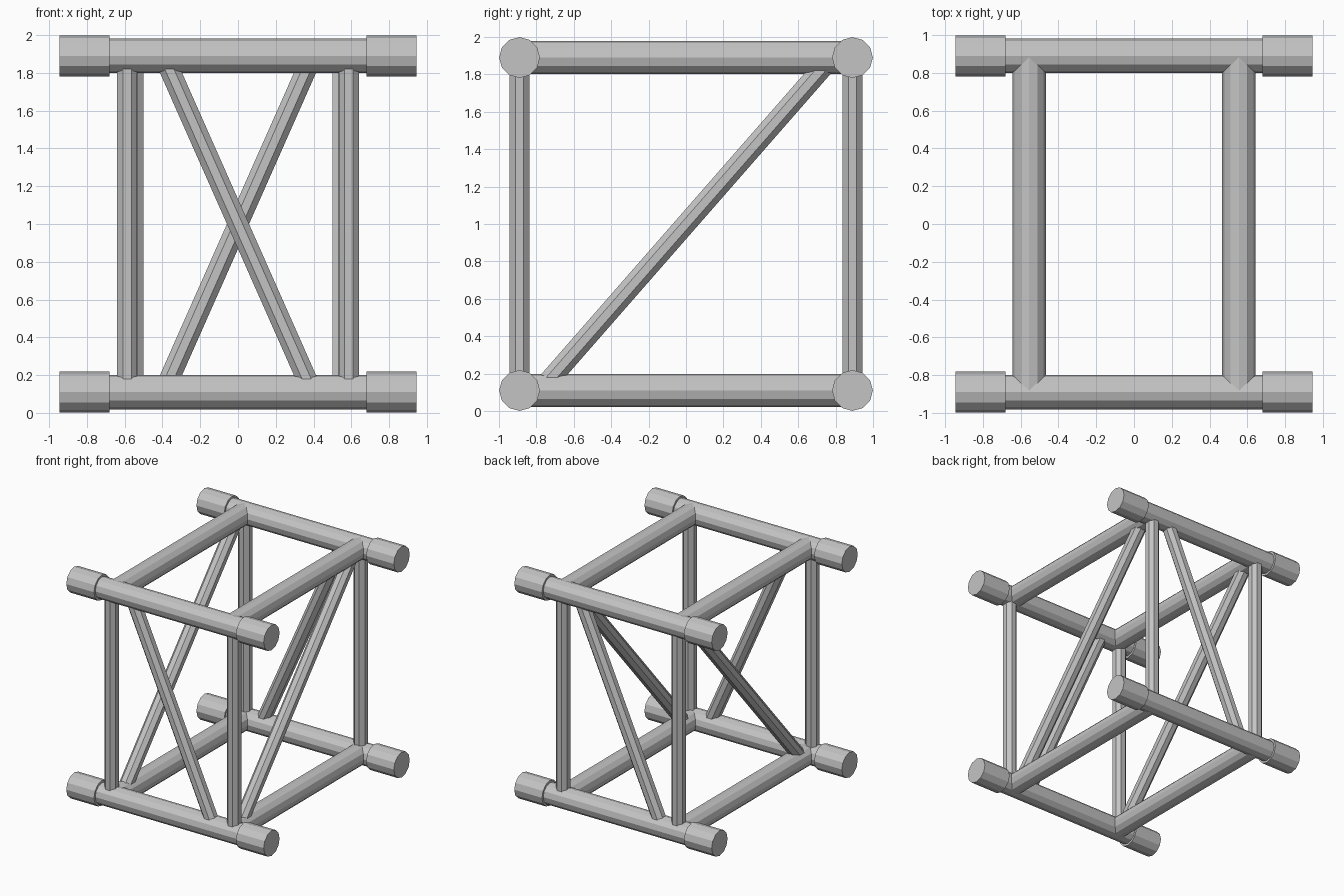
import bpy
import math
from mathutils import Vector, Matrix

cube = bpy.data.objects.get("Cube")
if cube:
    bpy.data.objects.remove(cube, do_unlink=True)

# Single metal colour
metal = bpy.data.materials.new("grey_metal")
metal.use_nodes = True
GREY = (0.55, 0.55, 0.55, 1)
metal.diffuse_color = GREY
metal.node_tree.nodes["Principled BSDF"].inputs["Base Color"].default_value = GREY

AXIS = 0.89      # chord offset from the centre in y and z
MID = 1.0        # height of the centre
CHORD_R = 0.091
SLEEVE_R = 0.109
BEAM_R = 0.089
THIN_R = 0.058
SIDE_X = 0.555


def tube(name, start, end, radius, sides, turn=0.0):
    """Faceted closed tube between two points, turned about its own axis."""
    a, b = Vector(start), Vector(end)
    d = b - a
    bpy.ops.mesh.primitive_cylinder_add(vertices=sides, radius=radius, depth=d.length)
    ob = bpy.context.object
    ob.name = name
    ob.data.materials.append(metal)
    rot = d.to_track_quat('Z', 'Y').to_matrix().to_4x4()
    ob.matrix_world = Matrix.Translation((a + b) / 2) @ rot @ Matrix.Rotation(turn, 4, 'Z')
    return ob


FLAT = math.pi / 8   # turns an eight-sided tube flat side outwards

for level, z in (("lower", MID - AXIS), ("upper", MID + AXIS)):
    # Main chords with a coupling sleeve at each end
    for face, y in (("front", -AXIS), ("back", AXIS)):
        tube(f"{level}_{face}_chord", (-0.7, y, z), (0.7, y, z), CHORD_R, 12)
        for side, s in (("right", -1), ("left", 1)):
            tube(f"{level}_{face}_{side}_sleeve", (s * 0.68, y, z), (s * 0.945, y, z),
                 SLEEVE_R, 12)
    # Cross beams joining front and back chords
    for side, s in (("right", -1), ("left", 1)):
        tube(f"{level}_{side}_cross_beam", (s * SIDE_X, -AXIS, z), (s * SIDE_X, AXIS, z),
             BEAM_R, 12)

# Uprights
for face, y, x in (("front", -AXIS, 0.587), ("back", AXIS, 0.553)):
    for side, s in (("right", -1), ("left", 1)):
        tube(f"{face}_{side}_upright", (s * x, y, MID - AXIS), (s * x, y, MID + AXIS),
             THIN_R, 8, FLAT)

# Diagonal braces on the front and back, leaning opposite ways
for face, y, lean in (("front", -AXIS, -1), ("back", AXIS, 1)):
    tube(f"{face}_brace", (-lean * 0.39, y, MID - 0.88), (lean * 0.39, y, MID + 0.88),
         THIN_R, 8, FLAT)

# Diagonal braces on both sides, rising towards the back
for side, s in (("right", -1), ("left", 1)):
    tube(f"{side}_brace", (s * SIDE_X, -0.77, MID - 0.88), (s * SIDE_X, 0.77, MID + 0.88),
         THIN_R, 8, FLAT)
